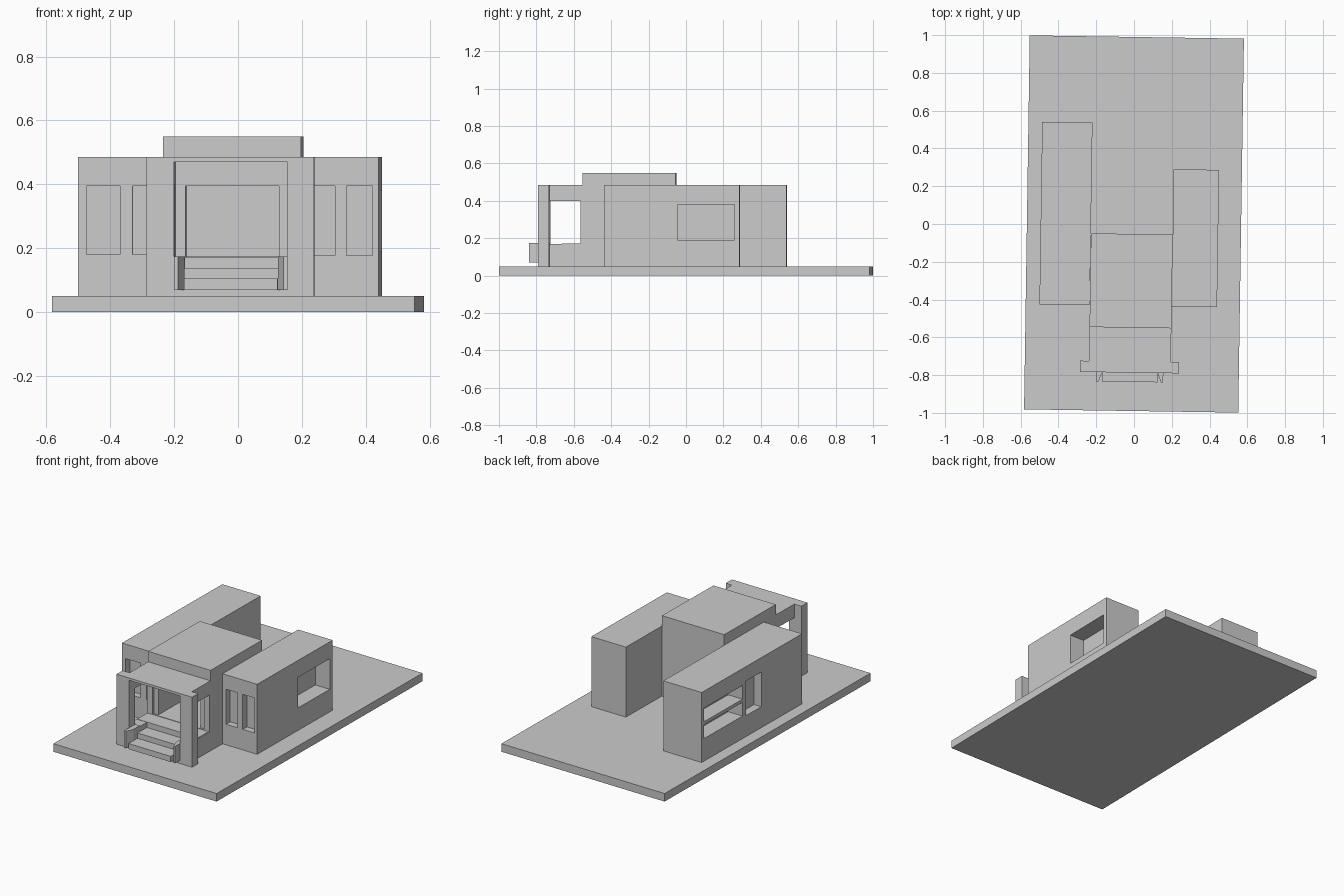
import bpy, bmesh, math

if "Cube" in bpy.data.objects:
    bpy.data.objects.remove(bpy.data.objects["Cube"])

TURN = math.radians(-0.87)  # the whole house sits slightly turned


def prism(name, section, lo, hi, axis=2):
    """Extrude a 2D section along an axis (0: section is y,z / 2: section is x,y)."""
    bm = bmesh.new()
    put = (lambda p, t: (t, p[0], p[1])) if axis == 0 else (lambda p, t: (p[0], p[1], t))
    a = [bm.verts.new(put(p, lo)) for p in section]
    b = [bm.verts.new(put(p, hi)) for p in section]
    n = len(section)
    bm.faces.new(a[::-1])
    bm.faces.new(b)
    for i in range(n):
        bm.faces.new((a[i], a[(i + 1) % n], b[(i + 1) % n], b[i]))
    bmesh.ops.recalc_face_normals(bm, faces=bm.faces)
    me = bpy.data.meshes.new(name)
    bm.to_mesh(me)
    bm.free()
    ob = bpy.data.objects.new(name, me)
    bpy.context.collection.objects.link(ob)
    return ob


def box(name, x, y, z):
    return prism(name, [(x[0], y[0]), (x[1], y[0]), (x[1], y[1]), (x[0], y[1])], *z)


def cut(ob, x, y, z):
    """Carve a box-shaped opening out of an object."""
    cutter = box("cutter", x, y, z)
    cutter.hide_render = True
    mod = ob.modifiers.new("opening", 'BOOLEAN')
    mod.operation, mod.solver, mod.object = 'DIFFERENCE', 'EXACT', cutter
    bpy.context.view_layer.objects.active = ob
    bpy.ops.object.modifier_apply(modifier=mod.name)
    bpy.data.objects.remove(cutter)


# Ground slab
box("ground_slab", (-0.567, 0.567), (-0.99, 0.99), (0, 0.05))

# Left wing: two front windows, two long side slots and a tall side window
left = box("left_wing", (-0.494, -0.228), (-0.433, 0.533), (0.05, 0.485))
for x in ((-0.468, -0.363), (-0.323, -0.25)):
    cut(left, x, (-0.5, -0.393), (0.18, 0.395))
for z in ((0.19, 0.275), (0.295, 0.38)):
    cut(left, (-0.6, -0.394), (0.14, 0.51), z)
cut(left, (-0.6, -0.444), (-0.04, 0.105), (0.18, 0.395))

# Right wing: two front windows and one wide side window
right = box("right_wing", (0.206, 0.446), (-0.433, 0.293), (0.05, 0.485))
for x in ((0.23, 0.311), (0.346, 0.427)):
    cut(right, x, (-0.5, -0.393), (0.178, 0.395))
cut(right, (0.346, 0.6), (-0.04, 0.265), (0.19, 0.38))

# Central hall with a deep doorway
hall = box("central_hall", (-0.227, 0.206), (-0.549, -0.053), (0.05, 0.55))
cut(hall, (-0.156, 0.137), (-0.6, -0.25), (0.175, 0.395))

# Porch: T-shaped plan, hollowed from the front and through both sides
porch = prism("porch", [(-0.227, -0.549), (-0.227, -0.728), (-0.275, -0.728), (-0.275, -0.787),
                        (0.25, -0.787), (0.25, -0.728), (0.206, -0.728), (0.206, -0.549)],
              0.05, 0.485)
cut(porch, (-0.188, 0.167), (-0.9, -0.5), (0.175, 0.47))
cut(porch, (-0.226 - 0.1, 0.3), (-0.728, -0.56), (0.17, 0.4))
cut(porch, (-0.156, 0.137), (-0.9, -0.66), (0.08, 0.3))

# Entrance stairs set into the porch floor
prism("entrance_stairs", [(-0.836, 0.07), (-0.66, 0.07), (-0.66, 0.17), (-0.66, 0.138),
                          (-0.75, 0.138), (-0.75, 0.105), (-0.836, 0.105)][:2]
      + [(-0.66, 0.138), (-0.75, 0.138), (-0.75, 0.105), (-0.836, 0.105)],
      -0.156, 0.137, axis=0)
# Porch floor between the side openings
box("porch_floor", (-0.22, 0.2), (-0.66, -0.549), (0.1, 0.172))

# Tapered stair cheeks, wide at the wall and narrow at the front
for name, outer, inner in (("left_cheek", -0.188, -0.156), ("right_cheek", 0.167, 0.137)):
    tip = outer + (inner - outer) * 0.4
    prism(name, [(outer, -0.836), (tip, -0.836), (inner, -0.787), (outer, -0.787)], 0.07, 0.175)

for ob in bpy.context.collection.objects:
    ob.rotation_euler.z = TURN
